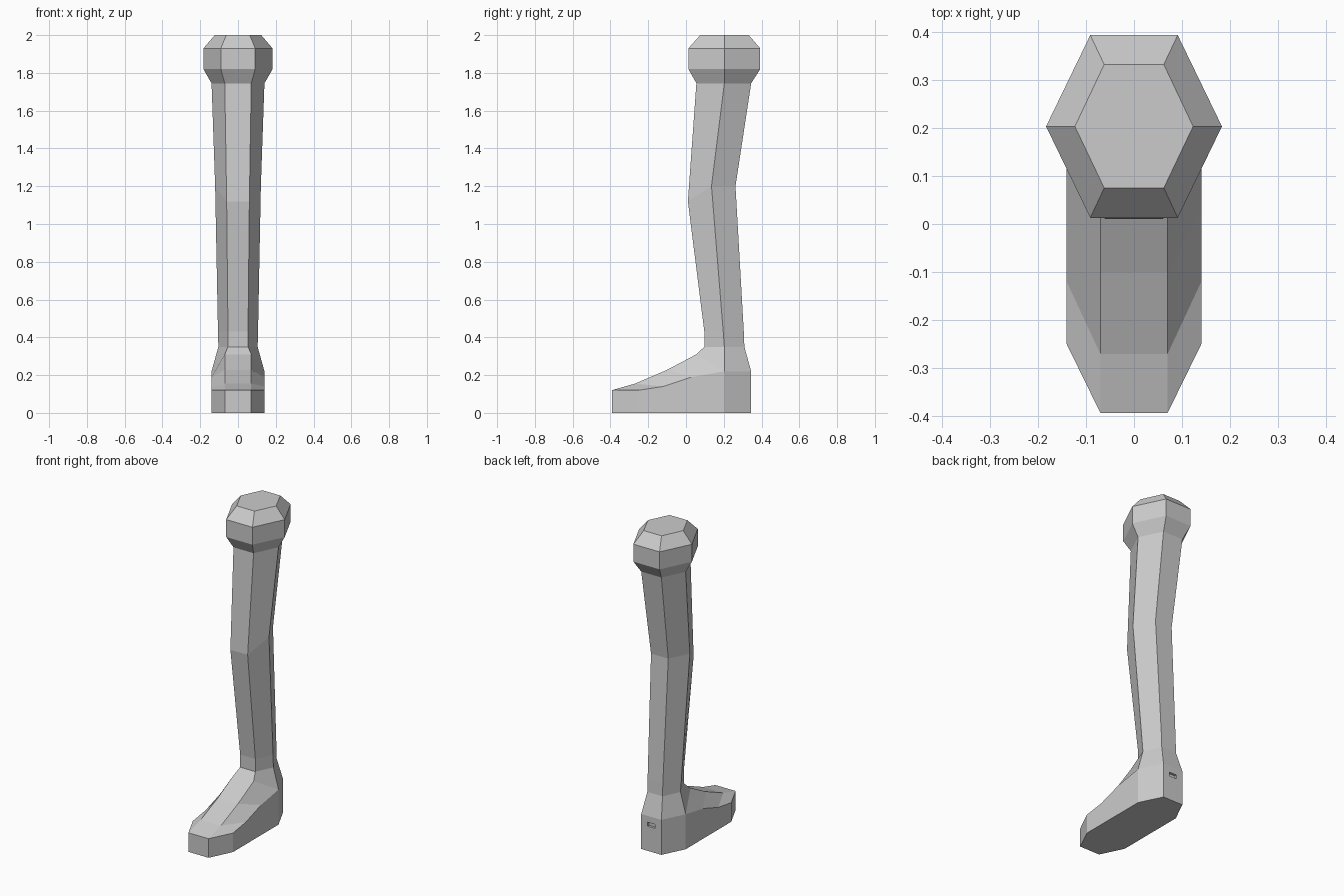
import bpy
import bmesh

cube = bpy.data.objects.get("Cube")
if cube:
    bpy.data.objects.remove(cube, do_unlink=True)

grey = bpy.data.materials.new("plain_grey")
grey.use_nodes = True
colour = (0.6, 0.6, 0.6, 1)
grey.diffuse_color = colour
grey.node_tree.nodes["Principled BSDF"].inputs["Base Color"].default_value = colour

# Hexagonal sections, top to heel: half width, half width of front and back,
# then (y, z) of the front, side and back corners
sections = [
    (0.123, 0.062, (0.075, 2.0), (0.203, 2.0), (0.332, 2.0)),
    (0.183, 0.091, (0.013, 1.93), (0.203, 1.93), (0.393, 1.93)),
    (0.183, 0.091, (0.013, 1.82), (0.203, 1.82), (0.393, 1.82)),
    (0.140, 0.070, (0.055, 1.745), (0.203, 1.745), (0.345, 1.745)),
    (0.121, 0.060, (0.010, 1.12), (0.135, 1.20), (0.262, 1.20)),
    (0.106, 0.053, (0.097, 0.43), (0.197, 0.43), (0.306, 0.43)),
    (0.104, 0.053, (0.097, 0.35), (0.203, 0.35), (0.309, 0.35)),
    (0.140, 0.070, (0.055, 0.31), (0.203, 0.22), (0.345, 0.22)),
]
# Instep, from ankle to toe: (y, z) of the front ridge and of the side edge
instep = [
    ((-0.10, 0.228), (0.03, 0.19)),
    ((-0.27, 0.155), (-0.12, 0.14)),
    ((-0.393, 0.12), (-0.25, 0.12)),
]
HALF, RIDGE = 0.14, 0.07

bm = bmesh.new()


def arc(half, ridge, front, side):
    """Four corners around the front, from one side to the other."""
    return [bm.verts.new((x, *p)) for x, p in
            ((half, side), (ridge, front), (-ridge, front), (-half, side))]


def bridge(a, b, closed=False):
    n = len(a)
    for i in range(n if closed else n - 1):
        j = (i + 1) % n
        bm.faces.new((a[i], a[j], b[j], b[i]))


# Shaft with the knob on top
rings = []
for half, ridge, front, side, back in sections:
    ring = arc(half, ridge, front, side)
    ring += [bm.verts.new((x, *back)) for x in (-ridge, ridge)]
    rings.append(ring)
bm.faces.new(rings[0])
for a, b in zip(rings, rings[1:]):
    bridge(a, b, closed=True)

# Top of the foot
heel = rings[-1]
strips = [heel[:4]] + [arc(HALF, RIDGE, f, s) for f, s in instep]
for a, b in zip(strips, strips[1:]):
    bridge(a, b)

# Toe wall, sole and foot sides
toe = strips[-1]
floor_toe = [bm.verts.new((v.co.x, v.co.y, 0)) for v in toe]
floor_heel = [bm.verts.new((v.co.x, v.co.y, 0))
              for v in (heel[3], heel[4], heel[5], heel[0])]
bridge(toe, floor_toe)
bm.faces.new(floor_toe + floor_heel)
for side, floor in ((0, 3), (3, 0)):
    bm.faces.new([s[side] for s in strips] + [floor_toe[side], floor_heel[floor]])

# Heel wall
heel_top = [heel[3], heel[4], heel[5], heel[0]]
bridge(heel_top, floor_heel)
bmesh.ops.recalc_face_normals(bm, faces=bm.faces[:])

# Small slot in the back of the heel
back = next(f for f in bm.faces
            if f.normal.y > 0.99 and f.calc_center_median().z < 0.2)
bmesh.ops.inset_individual(bm, faces=[back], thickness=0.02)
for v in back.verts:
    v.co.x = 0.026 if v.co.x > 0 else -0.026
    v.co.z = 0.18 if v.co.z > 0.11 else 0.155
slot = bmesh.ops.extrude_discrete_faces(bm, faces=[back])["faces"][0]
for v in slot.verts:
    v.co.y -= 0.015

mesh = bpy.data.meshes.new("leg")
bm.to_mesh(mesh)
bm.free()
mesh.materials.append(grey)
leg = bpy.data.objects.new("leg", mesh)
bpy.context.scene.collection.objects.link(leg)
